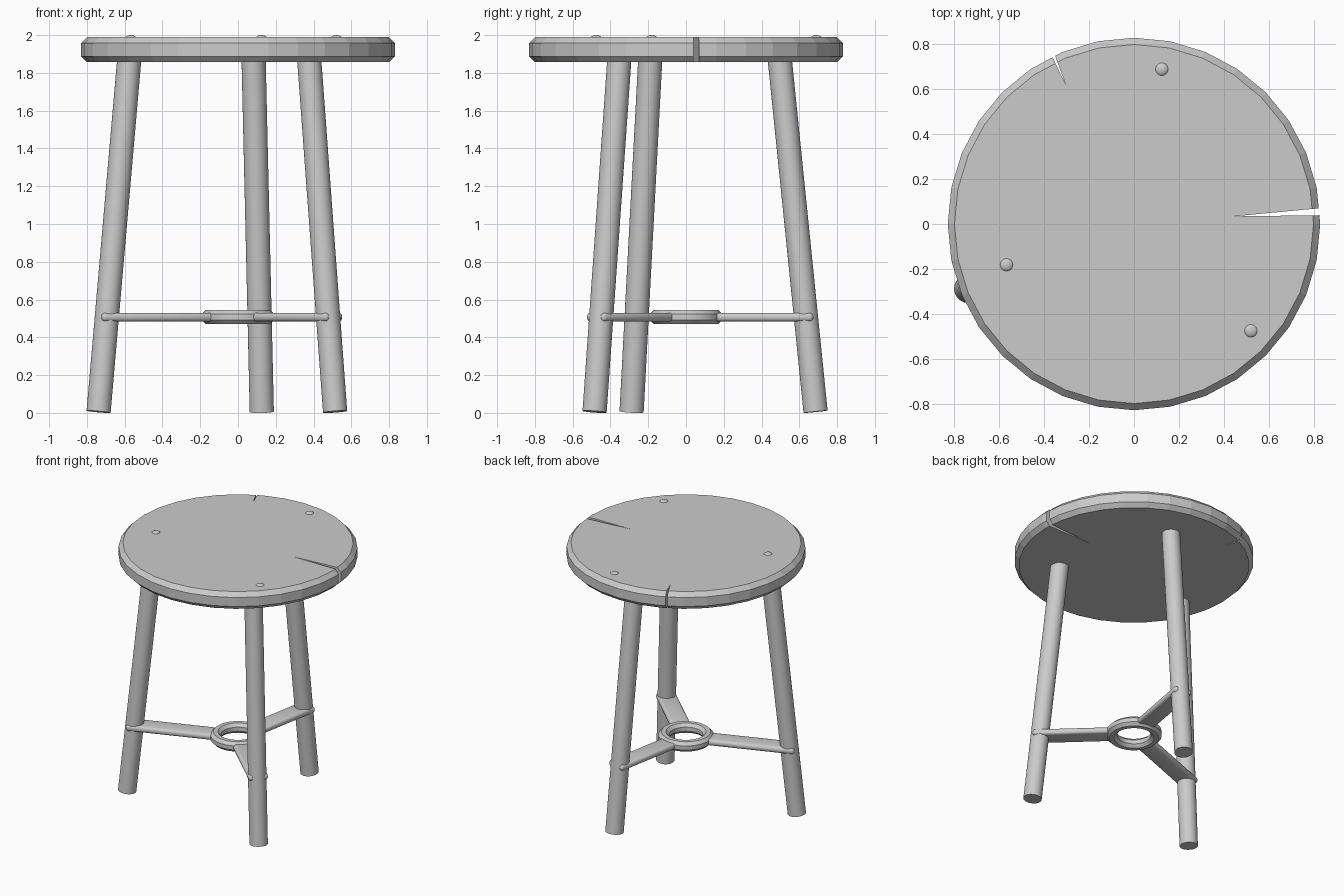
import bpy, bmesh
from math import pi, cos, sin, atan2
from mathutils import Vector, Matrix

if "Cube" in bpy.data.objects:
    bpy.data.objects.remove(bpy.data.objects["Cube"])


def make_object(name, bm, smooth=False):
    bmesh.ops.recalc_face_normals(bm, faces=bm.faces)
    mesh = bpy.data.meshes.new(name)
    bm.to_mesh(mesh)
    bm.free()
    obj = bpy.data.objects.new(name, mesh)
    bpy.context.collection.objects.link(obj)
    bpy.context.view_layer.objects.active = obj
    bpy.ops.object.select_all(action='DESELECT')
    obj.select_set(True)
    if smooth:
        bpy.ops.object.shade_smooth_by_angle(angle=pi / 6)
    return obj


def lathe(name, profile, sides, capped, smooth=False):
    bm = bmesh.new()
    rings = [[bm.verts.new((r * cos(2 * pi * i / sides), r * sin(2 * pi * i / sides), z))
              for i in range(sides)] for r, z in profile]
    pairs = list(zip(rings, rings[1:]))
    if capped:
        bm.faces.new(rings[0])
        bm.faces.new(rings[-1])
    else:
        pairs.append((rings[-1], rings[0]))
    for a, b in pairs:
        for i in range(sides):
            j = (i + 1) % sides
            bm.faces.new((a[i], a[j], b[j], b[i]))
    return make_object(name, bm, smooth)


def crack_cutter(name, points):
    bm = bmesh.new()
    low = [bm.verts.new((x, y, 1.7)) for x, y in points]
    high = [bm.verts.new((x, y, 2.1)) for x, y in points]
    bm.faces.new(low)
    bm.faces.new(high)
    for i in range(3):
        j = (i + 1) % 3
        bm.faces.new((low[i], low[j], high[j], high[i]))
    cutter = make_object(name, bm)
    cutter.hide_render = True
    return cutter


# Seat with chamfered rim, split by two drying cracks
seat = lathe("seat", [(0.80, 1.857), (0.83, 1.888), (0.83, 1.957), (0.80, 1.989)], 32, True)
cracks = {
    "side_crack": [(0.442, 0.034), (0.90, 0.040), (0.90, 0.077)],
    "back_crack": [(-0.304, 0.62), (-0.376, 0.816), (-0.394, 0.809)],
}
for name, points in cracks.items():
    cutter = crack_cutter(name + "_cutter", points)
    mod = seat.modifiers.new(name, 'BOOLEAN')
    mod.operation = 'DIFFERENCE'
    mod.solver = 'EXACT'
    mod.object = cutter
    bpy.context.view_layer.objects.active = seat
    bpy.ops.object.modifier_apply(modifier=mod.name)
    bpy.data.objects.remove(cutter)

# Ring joining the three braces
BRACE_Z = 0.507
tube = 0.0375 / cos(pi / 8)
lathe("brace_ring", [(0.155 + tube * cos(pi / 8 + k * pi / 4), BRACE_Z + tube * sin(pi / 8 + k * pi / 4))
                     for k in range(8)], 32, False, True)

# Leg axis at floor and under the seat, plus peg position
legs = {
    "left": ((-0.738, -0.288), (-0.577, -0.19), (-0.568, -0.182)),
    "back": ((0.126, 0.686), (0.083, 0.498), (0.124, 0.69)),
    "right": ((0.514, -0.484), (0.378, -0.354), (0.521, -0.476)),
}
for side, (foot, head, peg) in legs.items():
    # Splayed round leg
    a, b = Vector((*foot, 0.006)), Vector((*head, 1.857))
    axis = (b - a).normalized()
    b = b + axis * 0.05
    bm = bmesh.new()
    bmesh.ops.create_cone(bm, cap_ends=True, segments=32, radius1=0.064, radius2=0.064,
                          depth=(b - a).length,
                          matrix=Matrix.Translation((a + b) / 2) @ axis.to_track_quat('Z', 'Y').to_matrix().to_4x4())
    make_object(side + "_leg", bm, True)

    # Flat brace from ring to leg, rounded edges
    at = a.lerp(b, BRACE_Z / b.z)
    end = at.xy.length + 0.048
    start = 0.155
    bm = bmesh.new()
    bmesh.ops.create_cube(bm, size=1, matrix=Matrix.Translation(((start + end) / 2, 0, 0))
                          @ Matrix.Diagonal((end - start, 0.138, 0.045, 1)))
    bmesh.ops.bevel(bm, geom=bm.edges[:], offset=0.018, segments=3, profile=0.5, affect='EDGES')
    bm.transform(Matrix.Translation((0, 0, BRACE_Z)) @ Matrix.Rotation(atan2(at.y, at.x), 4, 'Z'))
    make_object(side + "_brace", bm, True)

    # Domed peg in the seat top
    bm = bmesh.new()
    bmesh.ops.create_uvsphere(bm, u_segments=20, v_segments=12, radius=0.031,
                              matrix=Matrix.Translation((*peg, 1.982)) @ Matrix.Diagonal((1, 1, 0.58, 1)))
    make_object(side + "_peg", bm, True)
